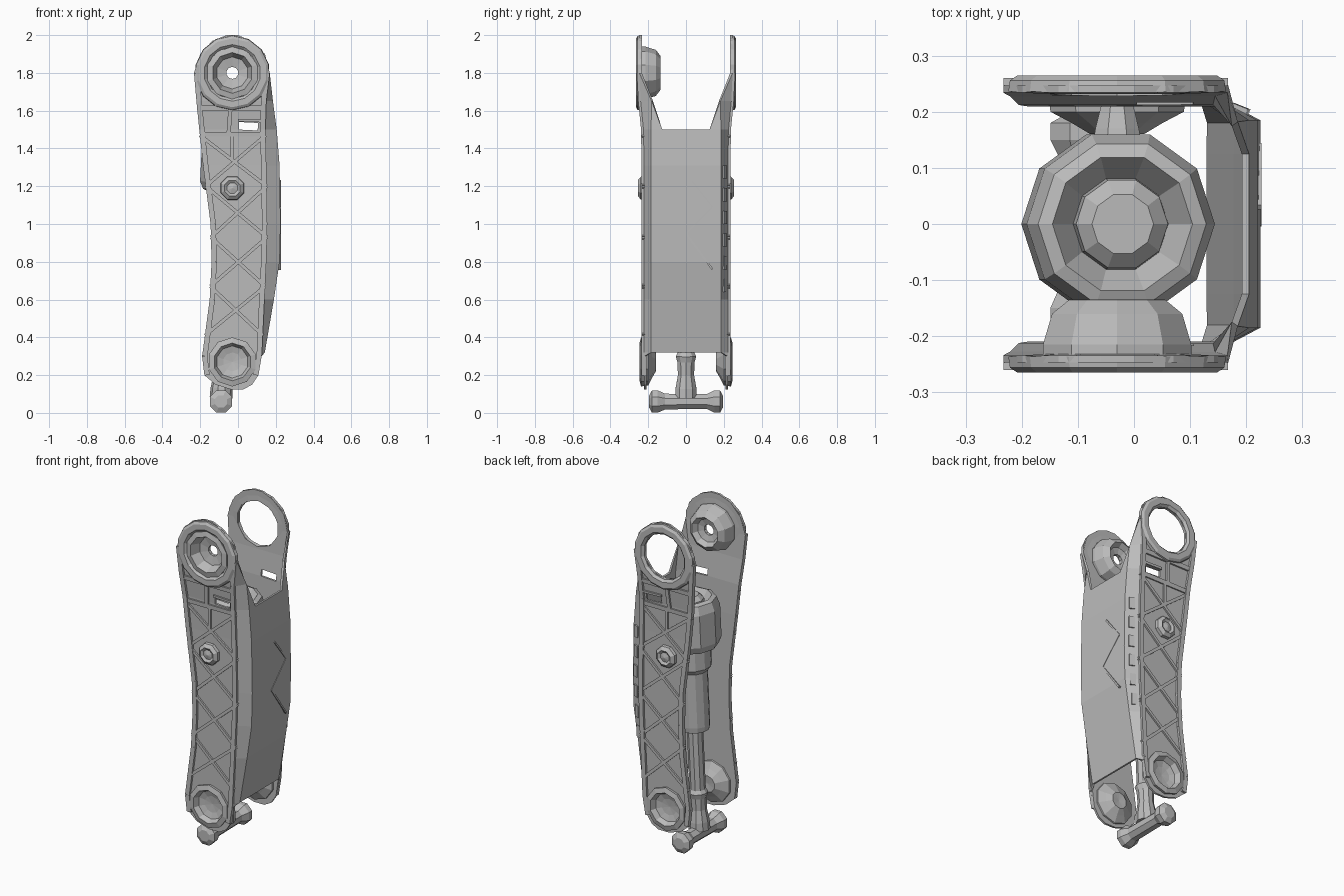
import bpy, bmesh, math
from mathutils import Vector

cube = bpy.data.objects.get("Cube")
if cube:
    bpy.data.objects.remove(cube, do_unlink=True)

grey = bpy.data.materials.new("plain_grey")
grey.use_nodes = True
grey.diffuse_color = (0.5, 0.5, 0.5, 1)
grey.node_tree.nodes["Principled BSDF"].inputs["Base Color"].default_value = (0.5, 0.5, 0.5, 1)


def finish(name, bm, recalc=True):
    if recalc:
        bmesh.ops.recalc_face_normals(bm, faces=bm.faces)
    me = bpy.data.meshes.new(name)
    bm.to_mesh(me)
    bm.free()
    me.materials.append(grey)
    ob = bpy.data.objects.new(name, me)
    bpy.context.collection.objects.link(ob)
    return ob


def lathe(name, origin, axis, profile, segs=12, closed=False):
    """Turn (radius, distance) pairs around an axis."""
    bm = bmesh.new()
    rot = Vector(axis).to_track_quat('Z', 'Y')
    rings = []
    for r, d in profile:
        angles = [2 * math.pi * (i + 0.5) / segs for i in range(segs)]
        rings.append([bm.verts.new(Vector(origin) + rot @ Vector((r * math.cos(a), r * math.sin(a), d)))
                      for a in angles])
    pairs = list(zip(rings, rings[1:]))
    if closed:
        pairs.append((rings[-1], rings[0]))
    for a, b in pairs:
        for i in range(segs):
            j = (i + 1) % segs
            bm.faces.new((a[i], a[j], b[j], b[i]))
    if not closed:
        bm.faces.new(rings[0])
        bm.faces.new(rings[-1])
    bmesh.ops.remove_doubles(bm, verts=bm.verts, dist=1e-5)
    return finish(name, bm)


def add_bar(bm, p, q, width, lo, hi, place):
    """Add a straight bar between two plane points; place maps (u, v, depth) to space."""
    p, q = Vector(p), Vector(q)
    d = (q - p).normalized()
    n = Vector((-d.y, d.x)) * width / 2
    corners = [p + n, q + n, q - n, p - n]
    low = [bm.verts.new(place(c.x, c.y, lo)) for c in corners]
    high = [bm.verts.new(place(c.x, c.y, hi)) for c in corners]
    bm.faces.new(low)
    bm.faces.new(high)
    for i in range(4):
        j = (i + 1) % 4
        bm.faces.new((low[i], low[j], high[j], high[i]))


def skin(z):
    """Side plate depth: the upper ears stand further out than the body."""
    return 0.247 - 0.025 * min(1, max(0, (1.72 - z) / 0.25))


# Height, plate edge at -x, plate edge at +x, web x, chamfer y
rows = [(0.125, -0.04, 0.03, None, 0), (0.15, -0.12, 0.075, None, 0),
        (0.2, -0.178, 0.108, None, 0), (0.3, -0.19, 0.125, 0.125, skin(0.3)),
        (0.32, -0.187, 0.127, 0.142, 0.185), (0.6, -0.15, 0.14, 0.19, 0.185),
        (0.8, -0.14, 0.15, 0.22, 0.185), (1.0, -0.145, 0.155, 0.225, 0.185),
        (1.31, -0.185, 0.15, 0.22, 0.185), (1.5, -0.205, 0.145, 0.205, 0.185),
        (1.65, -0.22, 0.15, 0.185, 0.182), (1.8, -0.233, 0.168, 0.168, skin(1.8)),
        (1.9, -0.2, 0.143, None, 0), (1.97, -0.135, 0.07, None, 0),
        (2.0, -0.06, 0.0, None, 0)]


def edge(z, col):
    for a, b in zip(rows, rows[1:]):
        if a[0] <= z <= b[0]:
            t = (z - a[0]) / (b[0] - a[0])
            return a[col] + (b[col] - a[col]) * t


# Channel shell: two side plates, chamfers and the web
bm = bmesh.new()
cols = []
for z, xl, xp, xr, yc in rows:
    row = {}
    for s in (-1, 1):
        row["l", s] = bm.verts.new((xl, s * skin(z), z))
        row["p", s] = bm.verts.new((xp, s * skin(z), z))
        if xr is not None:
            row["c", s] = bm.verts.new((xr, s * yc, z))
            if 0.31 < z < 1.6:
                row["w", s] = bm.verts.new((xr, s * 0.125, z))
    cols.append(row)
for a, b in zip(cols, cols[1:]):
    for s in (-1, 1):
        for m, n in (("l", "p"), ("p", "c"), ("c", "w")):
            if all((n, s) in k for k in (a, b)):
                bm.faces.new((a[m, s], a[n, s], b[n, s], b[m, s]))
        if ("w", s) in a and ("w", s) not in b:
            bm.faces.new((a["c", s], a["w", s], b["c", s]))
    if ("w", 1) in a and ("w", 1) in b:
        bm.faces.new((a["w", -1], a["w", 1], b["w", 1], b["w", -1]))
bmesh.ops.remove_doubles(bm, verts=bm.verts, dist=1e-4)
bmesh.ops.recalc_face_normals(bm, faces=bm.faces)
if sum(f.normal.x * f.calc_area() for f in bm.faces) < 0:
    bmesh.ops.reverse_faces(bm, faces=bm.faces)
shell = finish("channel_shell", bm, False)
solid = shell.modifiers.new("thickness", 'SOLIDIFY')
solid.thickness = 0.013
solid.offset = -1

# Openings for the joints and the slots
TOP, MID, LOW = (-0.03, 0, 1.8), (-0.03, 0, 1.19), (-0.03, 0, 0.27)
bm = bmesh.new()
add_bar(bm, (0.005, 1.52), (0.105, 1.515), 0.04, -0.4, 0.4, lambda u, v, d: Vector((u, d, v)))
cutters = [finish("slot_cutter", bm),
           lathe("top_cutter", TOP, (0, 1, 0), [(0.138, -0.4), (0.138, 0.4)], 10),
           lathe("low_cutter", LOW, (0, 1, 0), [(0.09, -0.4), (0.09, 0.4)], 10)]
bpy.context.view_layer.objects.active = shell
bpy.ops.object.modifier_apply(modifier="thickness")
for c in cutters:
    c.hide_render = True
    mod = shell.modifiers.new("cut", 'BOOLEAN')
    mod.operation, mod.object, mod.solver = 'DIFFERENCE', c, 'EXACT'
    bpy.ops.object.modifier_apply(modifier="cut")
    bpy.data.objects.remove(c, do_unlink=True)

for s, side in ((-1, "front"), (1, "back")):
    # Raised rim and truss ribs on each side plate
    bm = bmesh.new()

    def place(u, v, d):
        return Vector((u, s * (skin(v) + d), v))

    def rib(p, q, w=0.018, hi=0.01):
        add_bar(bm, p, q, w, -0.005, hi, place)

    for a, b in zip(rows[2:12], rows[3:12]):
        for col, off in ((1, 0.014), (2, -0.014)):
            rib((a[col] + off, a[0]), (b[col] + off, b[0]), 0.028, 0.013)
    cells = (1.47, 1.2, 0.93, 0.67, 0.41)
    for hi, lo in zip(cells, cells[1:]):
        rib((edge(hi, 1), hi), (edge(lo, 2), lo))
        rib((edge(hi, 2), hi), (edge(lo, 1), lo))
    for z in (1.475, 1.615):
        rib((edge(z, 1), z), (edge(z, 2), z), 0.026)
    rib((-0.05, 1.475), (-0.04, 1.615), 0.022)
    rib((-0.03, 1.475), (-0.03, 1.34))
    rib((0.0, 1.55), (0.13, 1.545), 0.014)
    finish(side + "_truss_ribs", bm)

    # Collar round the upper joint
    lathe(side + "_top_collar", TOP, (0, s, 0),
          [(0.199, 0.236), (0.196, 0.256), (0.182, 0.265), (0.15, 0.265), (0.136, 0.252), (0.138, 0.232)],
          14, True)
    # Lower joint hub with a dished face
    lathe(side + "_lower_hub", LOW, (0, s, 0),
          [(0, 0.2), (0.05, 0.205), (0.085, 0.215), (0.1, 0.246), (0.13, 0.238), (0.125, 0.2),
           (0.085, 0.18), (0.05, 0.16), (0, 0.165)], 10)
    # Pivot bolt and trunnion arm carrying the actuator
    lathe(side + "_pivot_bolt", MID, (0, s, 0),
          [(0.068, 0.215), (0.065, 0.24), (0.045, 0.255), (0.03, 0.245), (0, 0.253)], 8)
    lathe(side + "_trunnion", MID, (0, s, 0), [(0.055, 0.1), (0.042, 0.17), (0.03, 0.215)], 8)

# Small pads along the back chamfered corner
bm = bmesh.new()
for i in range(6):
    z = 0.64 + i * 0.12
    x = (edge(z, 2) + edge(z, 3)) / 2
    add_bar(bm, (x - 0.015, 0.21), (x + 0.015, 0.198), 0.014, z, z + 0.07,
            lambda u, v, d: Vector((u, v, d)))
finish("back_corner_pads", bm)

# Drive hub in the front upper joint
lathe("top_drive_hub", TOP, (0, 1, 0),
      [(0.139, -0.255), (0.108, -0.262), (0.085, -0.205), (0.032, -0.195), (0.032, -0.175),
       (0.07, -0.165), (0.09, -0.135), (0.122, -0.16), (0.139, -0.215)], 10, True)

# Diagonal ribs showing on the web
bm = bmesh.new()
for p, q in (((0.03, 1.23), (0.14, 1.09)), ((0.14, 1.09), (0, 0.95)), ((0, 0.95), (0.14, 0.76))):
    add_bar(bm, p, q, 0.01, 0.212, 0.227, lambda u, v, d: Vector((d, u, v)))
finish("web_ribs", bm)

# Linear actuator, leaning slightly from foot to head
foot, head = Vector((-0.09, 0, 0.08)), Vector((-0.02, 0, 1.48))
lean = head - foot
lathe("actuator_rod", foot, lean,
      [(0.06, 0), (0.058, 0.05), (0.045, 0.12), (0.048, 0.19), (0.057, 0.22), (0.045, 0.24), (0.045, 0.64)], 10)
lathe("actuator_barrel", foot, lean,
      [(0.05, 0.6), (0.082, 0.6), (0.086, 0.63), (0.086, 0.95), (0.11, 0.98), (0.11, 1.12)], 12)
lathe("actuator_head", foot, lean,
      [(0.1, 1.08), (0.15, 1.1), (0.168, 1.14), (0.168, 1.33), (0.15, 1.38), (0.125, 1.39),
       (0.085, 1.33), (0.082, 1.375), (0.055, 1.4)], 10)
# Foot crossbar with thicker ends
lathe("foot_crossbar", (-0.09, 0, 0.06), (0, 1, 0),
      [(0.035, -0.195), (0.064, -0.18), (0.064, -0.15), (0.045, -0.11), (0.042, 0.11),
       (0.064, 0.15), (0.064, 0.18), (0.035, 0.195)], 8)
